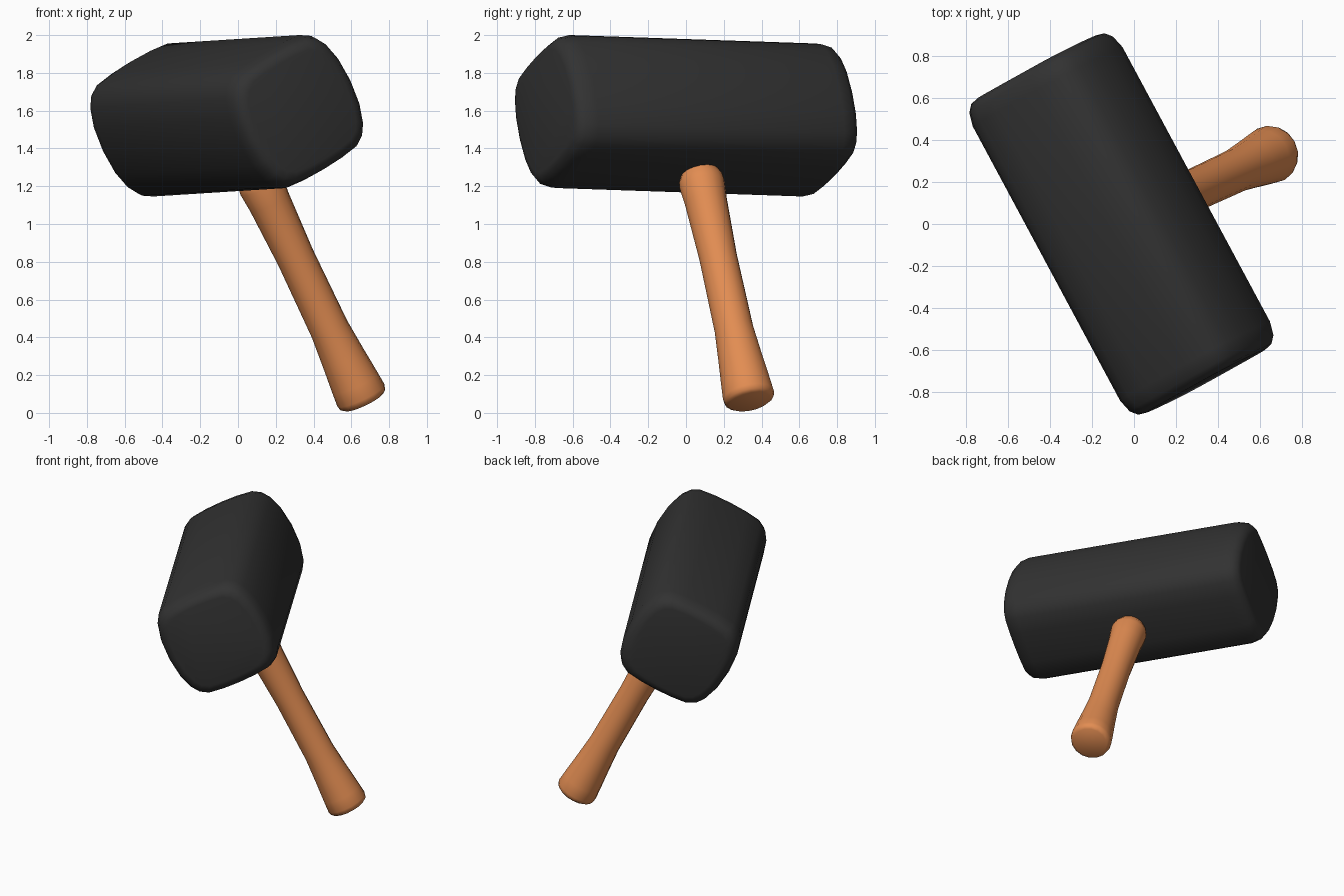
import bpy, bmesh, math
from mathutils import Matrix, Vector

cube = bpy.data.objects.get("Cube")
if cube:
    bpy.data.objects.remove(cube, do_unlink=True)


def material(name, rgb, rough):
    m = bpy.data.materials.new(name)
    m.use_nodes = True
    col = (*rgb, 1.0)
    m.diffuse_color = col
    bsdf = m.node_tree.nodes["Principled BSDF"]
    bsdf.inputs["Base Color"].default_value = col
    bsdf.inputs["Roughness"].default_value = rough
    return m


rubber = material("dark rubber", (0.032, 0.032, 0.032), 0.7)
wood = material("orange wood", (0.76, 0.265, 0.085), 0.6)

# Tilted frame shared by both parts: X across the head, Y along it, Z up the handle
up = Vector((-0.71, -0.33, 1.5)).normalized()
along = Vector((-0.47, 0.88, -0.035))
along = (along - up * along.dot(up)).normalized()
across = along.cross(up)
frame = Matrix((across, along, up)).transposed().to_4x4()
frame.translation = Vector((-0.06, 0, 1.573))


def loft(name, rings, mat, angle):
    """Skin a list of equal-length rings of points and cap both ends."""
    bm = bmesh.new()
    loops = [[bm.verts.new(p) for p in ring] for ring in rings]
    n = len(loops[0])
    for a, b in zip(loops, loops[1:]):
        for i in range(n):
            j = (i + 1) % n
            bm.faces.new((a[i], a[j], b[j], b[i]))
    bm.faces.new(loops[0])
    bm.faces.new(loops[-1])
    bmesh.ops.recalc_face_normals(bm, faces=bm.faces)
    mesh = bpy.data.meshes.new(name)
    bm.to_mesh(mesh)
    bm.free()
    mesh.materials.append(mat)
    obj = bpy.data.objects.new(name, mesh)
    obj.matrix_world = frame
    bpy.context.collection.objects.link(obj)
    bpy.ops.object.select_all(action="DESELECT")
    obj.select_set(True)
    bpy.context.view_layer.objects.active = obj
    bpy.ops.object.shade_smooth_by_angle(angle=math.radians(angle))
    return obj


# Head: rounded, pillowed square section with softened rims
quarter = [(0.368, 0), (0.357, 0.14), (0.326, 0.245), (0.288, 0.302),
           (0.23, 0.337), (0.12, 0.35)]
section = quarter + [(0, 0.354)] + [(-x, z) for x, z in quarter[:0:-1]]
section += [(-x, -z) for x, z in section]
rim = [(0.847, 0.8), (0.838, 0.89), (0.805, 0.96), (0.74, 1.0)]
stations = [(-y, s) for y, s in rim] + [(y, s) for y, s in rim[::-1]]
loft("mallet_head",
     [[(x * s, y, z * s) for x, z in section] for y, s in stations],
     rubber, 60)

# Handle: round shaft, rounded into the head and flared at the grip end
profile = [(0.3, 0.09), (0.355, 0.104), (0.385, 0.118), (0.42, 0.122),
           (0.52, 0.113), (0.85, 0.101), (1.28, 0.104), (1.45, 0.118),
           (1.6, 0.132), (1.675, 0.138), (1.7, 0.131), (1.713, 0.112)]
sides = 16
offset = 0.01
turns = [math.tau * i / sides for i in range(sides)]
loft("handle",
     [[(offset + r * math.cos(a), r * math.sin(a), -d) for a in turns]
      for d, r in profile],
     wood, 60)
